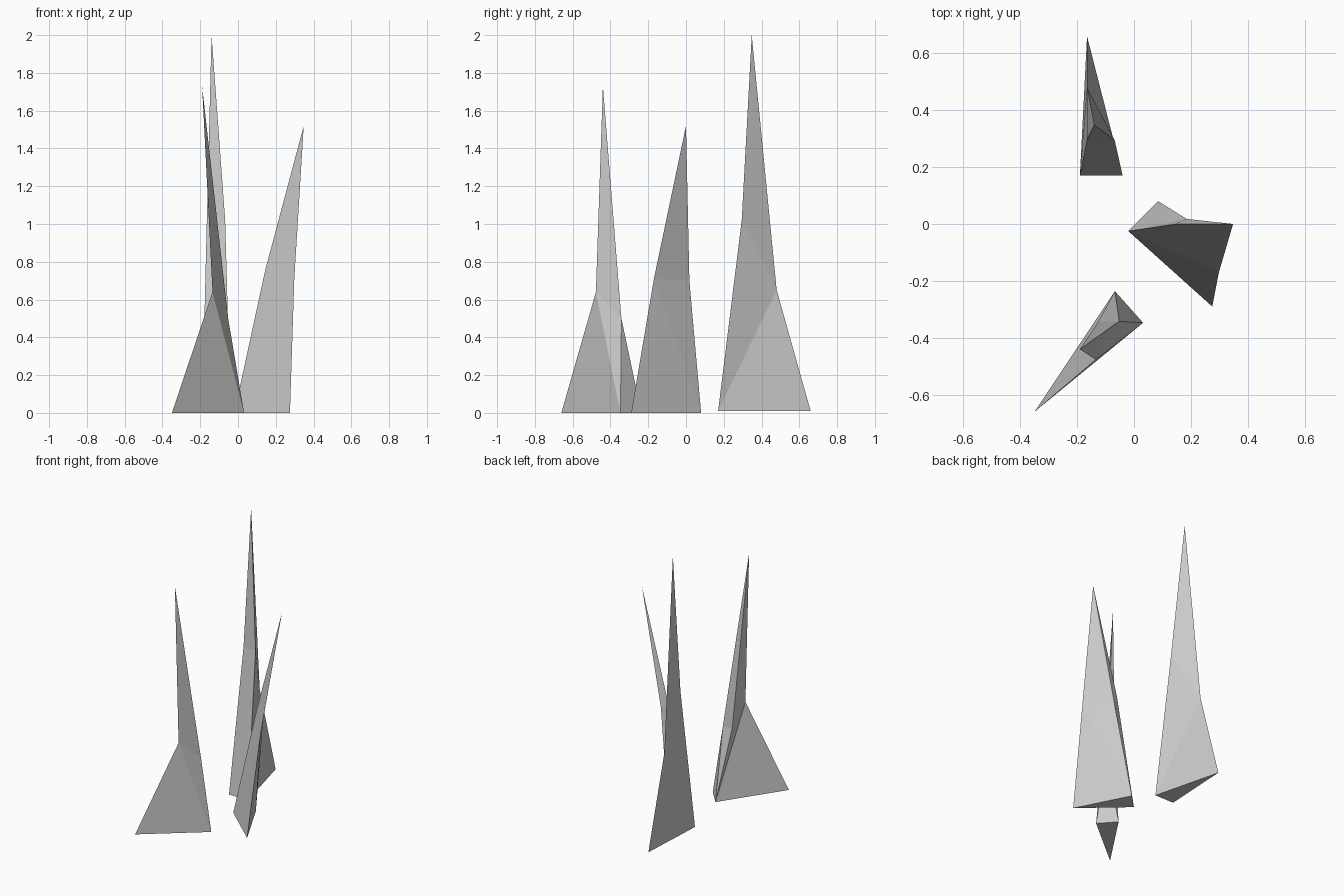
import bpy, bmesh

if "Cube" in bpy.data.objects:
    bpy.data.objects.remove(bpy.data.objects["Cube"])


def make_spike(name, foot, waist, tip):
    """Three-sided faceted spike: foot triangle, bent waist triangle, single tip.
    The first corner is the one whose waist point braces to the other feet."""
    bm = bmesh.new()
    f = [bm.verts.new(p) for p in foot]
    w = [bm.verts.new(p) for p in waist]
    t = bm.verts.new(tip)
    bm.faces.new(f)
    for i in range(3):
        j = (i + 1) % 3
        # lower panel, folded along one diagonal
        if j == 0:
            bm.faces.new((f[i], f[j], w[j]))
            bm.faces.new((f[i], w[j], w[i]))
        else:
            bm.faces.new((f[i], f[j], w[i]))
            bm.faces.new((f[j], w[j], w[i]))
        # upper blade
        bm.faces.new((w[i], w[j], t))
    bmesh.ops.recalc_face_normals(bm, faces=bm.faces)
    mesh = bpy.data.meshes.new(name)
    bm.to_mesh(mesh)
    bm.free()
    obj = bpy.data.objects.new(name, mesh)
    bpy.context.collection.objects.link(obj)
    return obj


# Leaning spike on the right
make_spike("right_spike",
           [(0.275, -0.29, 0), (0.085, 0.08, 0), (-0.02, -0.025, 0)],
           [(0.298, -0.17, 0.71), (0.185, 0.018, 0.70), (0.145, 0.0, 0.76)],
           (0.348, 0.0, 1.52))

# Tallest spike at the back
make_spike("back_spike",
           [(-0.165, 0.66, 0.01), (-0.04, 0.17, 0.01), (-0.19, 0.17, 0.01)],
           [(-0.165, 0.48, 0.65), (-0.068, 0.295, 1.02), (-0.165, 0.298, 1.02)],
           (-0.14, 0.348, 2.0))

# Spike at the front left
make_spike("front_spike",
           [(-0.35, -0.66, 0), (0.032, -0.347, 0), (-0.067, -0.236, 0)],
           [(-0.135, -0.477, 0.64), (-0.052, -0.342, 0.50), (-0.125, -0.342, 0.50)],
           (-0.19, -0.44, 1.73))
